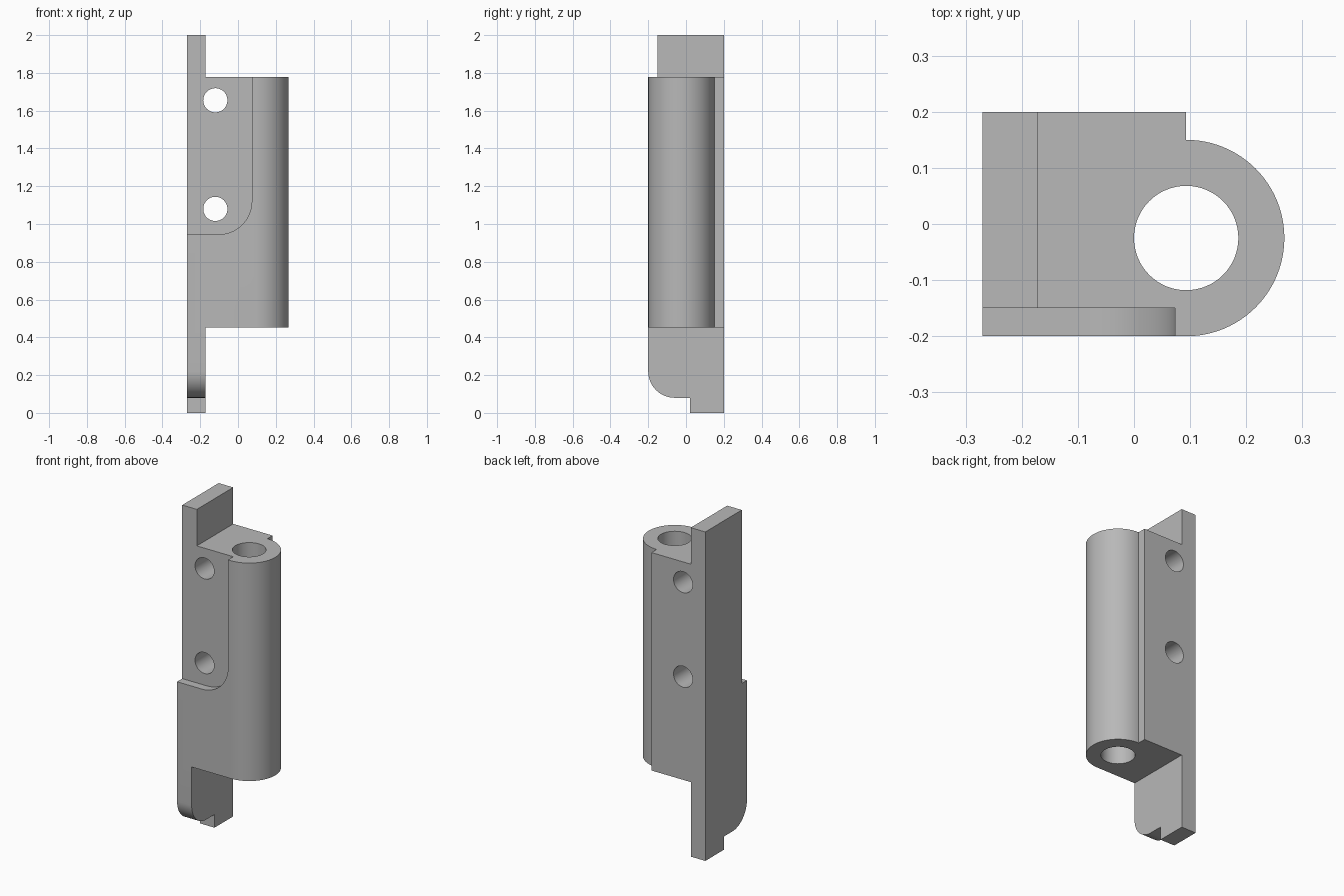
import bpy
import bmesh
from math import cos, sin, radians
from mathutils import Vector

cube = bpy.data.objects.get("Cube")
if cube:
    bpy.data.objects.remove(cube, do_unlink=True)

steel = bpy.data.materials.new("plain_grey")
steel.use_nodes = True
GREY = (0.48, 0.48, 0.48, 1)
steel.diffuse_color = GREY
steel.node_tree.nodes["Principled BSDF"].inputs["Base Color"].default_value = GREY


def arc(cx, cy, r, start, end, steps):
    """Points along an arc, angles in degrees."""
    angles = [radians(start + (end - start) * i / steps) for i in range(steps + 1)]
    return [(cx + r * cos(a), cy + r * sin(a)) for a in angles]


def prism(name, profile, axis, low, high):
    """Extrude a 2D profile along an axis; the profile uses the other two axes in order."""
    def place(p, t):
        co = list(p)
        co.insert(axis, t)
        return Vector(co)
    bm = bmesh.new()
    face = bm.faces.new([bm.verts.new(place(p, low)) for p in profile])
    out = bmesh.ops.extrude_face_region(bm, geom=[face])
    moved = [v for v in out["geom"] if isinstance(v, bmesh.types.BMVert)]
    shift = Vector((0, 0, 0))
    shift[axis] = high - low
    bmesh.ops.translate(bm, verts=moved, vec=shift)
    bmesh.ops.recalc_face_normals(bm, faces=bm.faces)
    mesh = bpy.data.meshes.new(name)
    bm.to_mesh(mesh)
    bm.free()
    mesh.materials.append(steel)
    obj = bpy.data.objects.new(name, mesh)
    bpy.context.collection.objects.link(obj)
    return obj


def combine(target, tool, operation):
    """Apply a boolean and discard the tool."""
    mod = target.modifiers.new(operation.lower(), "BOOLEAN")
    mod.operation = operation
    mod.solver = "EXACT"
    mod.object = tool
    bpy.context.view_layer.objects.active = target
    bpy.ops.object.modifier_apply(modifier=mod.name)
    bpy.data.objects.remove(tool, do_unlink=True)


X, Y, Z = range(3)
LEFT, STEP, FRONT, BACK = -0.27, 0.093, -0.2, 0.2
BARREL_Y = -0.025

# Tall side plate with a rounded, notched foot
foot = arc(-0.06, 0.22, 0.14, 180, 270, 16)
plate = prism("hinge_body",
              [(FRONT, 2)] + foot + [(0.02, 0.08), (0.02, 0), (BACK, 0), (BACK, 2)],
              X, LEFT, -0.172)

# Block with a round barrel along its free edge
barrel = arc(STEP, BARREL_Y, 0.175, -90, 90, 48)
block = prism("barrel_block",
              [(-0.22, FRONT)] + barrel + [(STEP, BACK), (-0.22, BACK)],
              Z, 0.453, 1.778)
combine(plate, block, "UNION")

# Shallow front pocket with one rounded corner
corner = arc(-0.102, 1.12, 0.175, -90, 0, 20)
pocket = prism("pocket_cutter",
               [(-0.4, 0.945)] + corner + [(0.073, 2.2), (-0.4, 2.2)],
               Y, -0.3, -0.15)
combine(plate, pocket, "DIFFERENCE")

# Pin bore through the barrel
bore = prism("bore_cutter", arc(STEP, BARREL_Y, 0.093, 0, 354.375, 63), Z, 0.2, 2.1)
combine(plate, bore, "DIFFERENCE")

# Two screw holes from front to back
for height in (1.655, 1.08):
    hole = prism("hole_cutter", arc(-0.12, height, 0.064, 0, 352.5, 47), Y, -0.4, 0.4)
    combine(plate, hole, "DIFFERENCE")

# Smooth curved walls, sharp edges kept
bpy.ops.object.select_all(action="DESELECT")
plate.select_set(True)
bpy.context.view_layer.objects.active = plate
bpy.ops.object.shade_smooth_by_angle(angle=radians(30))
